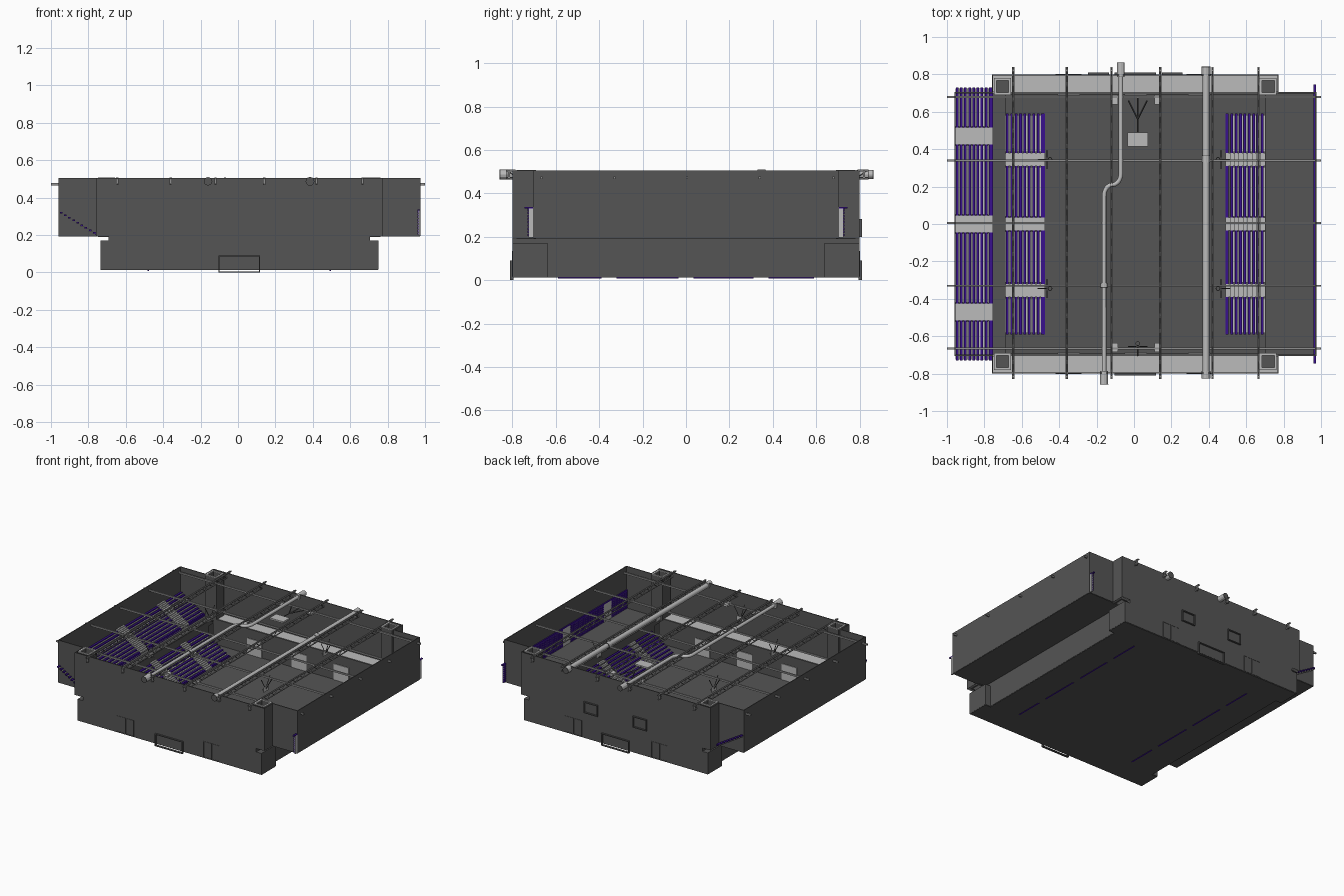
import bpy, bmesh, math
from mathutils import Vector, Matrix

if "Cube" in bpy.data.objects:
    bpy.data.objects.remove(bpy.data.objects["Cube"])


def material(name, rgb):
    m = bpy.data.materials.new(name)
    m.diffuse_color = (*rgb, 1)
    m.use_nodes = True
    m.node_tree.nodes["Principled BSDF"].inputs["Base Color"].default_value = m.diffuse_color
    return m


DARK = material("dark_wall", (0.09, 0.09, 0.09))
MID = material("mid_metal", (0.28, 0.28, 0.28))
LIGHT = material("light_panel", (0.5, 0.5, 0.5))
PURPLE = material("purple_seat", (0.04, 0.005, 0.27))
DX = 0.007  # the hall sits slightly right of centre


def finish(name, bm, mat=LIGHT):
    me = bpy.data.meshes.new(name)
    bmesh.ops.recalc_face_normals(bm, faces=bm.faces)
    bm.to_mesh(me)
    bm.free()
    ob = bpy.data.objects.new(name, me)
    bpy.context.collection.objects.link(ob)
    me.materials.append(mat)
    return ob


def add_box(bm, x0, x1, y0, y1, z0, z1):
    m = Matrix.Translation(((x0 + x1) / 2, (y0 + y1) / 2, (z0 + z1) / 2)) @ Matrix.Diagonal((x1 - x0, y1 - y0, z1 - z0, 1))
    bmesh.ops.create_cube(bm, size=1, matrix=m)


def boxes(name, items, mat=LIGHT, dx=0):
    bm = bmesh.new()
    for x0, x1, *rest in items:
        add_box(bm, x0 + dx, x1 + dx, *rest)
    return finish(name, bm, mat)


def add_beam(bm, a, b, r, sides=4):
    a, b = Vector(a), Vector(b)
    d = b - a
    m = Matrix.Translation((a + b) / 2) @ d.to_track_quat('Z', 'Y').to_matrix().to_4x4()
    bmesh.ops.create_cone(bm, cap_ends=True, segments=sides, radius1=r, radius2=r, depth=d.length, matrix=m)


def wall_loop(name, pts, z0, z1, t=0.006):
    """Thin wall following a closed outline, thickened inwards."""
    bm = bmesh.new()
    lo = [bm.verts.new((x + DX, y, z0)) for x, y in pts]
    hi = [bm.verts.new((x + DX, y, z1)) for x, y in pts]
    n = len(pts)
    for i in range(n):
        j = (i + 1) % n
        bm.faces.new((lo[i], lo[j], hi[j], hi[i]))
    ob = finish(name, bm, DARK)
    s = ob.modifiers.new("thickness", 'SOLIDIFY')
    s.thickness, s.offset = t, -1
    s.use_even_offset = True
    return ob


def plus_outline(xm, xe, ym, ye):
    """Outline with x = xm while |y| < ym, and x = xe out to |y| = ye."""
    q = [(xm, ym), (xe, ym), (xe, ye)]
    return (q + [(-x, y) for x, y in reversed(q)] + [(-x, -y) for x, y in q]
            + [(x, -y) for x, y in reversed(q)])


# Walls of the upper hall with wide side wings, and of the lower hall
wall_loop("upper_walls", plus_outline(0.968, 0.766, 0.705, 0.80), 0.195, 0.505)
wall_loop("lower_walls", plus_outline(0.70, 0.743, 0.635, 0.80), 0.015, 0.17)
wall_loop("lower_wall_cap", [(0.70, -0.8), (0.70, 0.8), (-0.70, 0.8), (-0.70, -0.8)], 0.165, 0.197)

# Floors: court, corner blocks, side wings
corners = [(s * 0.72 - 0.022, s * 0.72 + 0.022, t * 0.7175 - 0.08, t * 0.7175 + 0.08)
           for s in (-1, 1) for t in (-1, 1)]
boxes("court_floor", [(-0.698, 0.698, -0.797, 0.797, 0.012, 0.018)] + [(*c, 0.012, 0.018) for c in corners], DARK, DX)
boxes("corner_block_tops", [(*c, 0.165, 0.17) for c in corners], DARK, DX)
boxes("wing_floors", [(s * 0.83 - 0.136, s * 0.83 + 0.136, -0.702, 0.702, 0.193, 0.2) for s in (-1, 1)], DARK, DX)

# End balconies and the inner walls below them
boxes("end_balconies", [(-0.762, 0.762, s * 0.752 - 0.045, s * 0.752 + 0.045, 0.193, 0.2) for s in (-1, 1)], LIGHT, DX)
boxes("inner_end_walls", [(-0.695, 0.695, s * 0.70 - 0.007, s * 0.70 + 0.007, 0.015, 0.202) for s in (-1, 1)], DARK, DX)

# Hollow corner columns with a pale rim
for part, z0, z1, mat in (("columns", 0.19, 0.503, DARK), ("column_rims", 0.503, 0.508, LIGHT)):
    bm = bmesh.new()
    for sx in (-1, 1):
        for sy in (-1, 1):
            cx, cy, h, t = sx * 0.71 + DX, sy * 0.735, 0.045, 0.012
            for d in (-1, 1):
                e = h - t / 2
                add_box(bm, cx + d * e - t / 2, cx + d * e + t / 2, cy - h, cy + h, z0, z1)
                add_box(bm, cx - h + t, cx + h - t, cy + d * e - t / 2, cy + d * e + t / 2, z0, z1)
            if mat is DARK:
                add_box(bm, cx - h + t, cx + h - t, cy - h + t, cy + h - t, 0.45, 0.455)
    finish("corner_" + part, bm, mat)


def bleacher(name, x_in, x_out, z0, z1, half, aisles, aisle_w, rows):
    """Rows rise from x_in to x_out; aisles carry plain steps."""
    px, pz = (x_out - x_in) / rows, (z1 - z0) / rows
    cuts = [-half] + [c for a in sorted(aisles) for c in (a - aisle_w / 2, a + aisle_w / 2)] + [half]
    seats, treads, steps = [], [], []
    for i in range(rows):
        a, b = sorted((x_in + i * px, x_in + (i + 1) * px))
        z = z0 + i * pz
        w = b - a
        for k in range(0, len(cuts), 2):
            seats.append((a + 0.1 * w, b - 0.3 * w, cuts[k], cuts[k + 1], z + 0.004, z + 0.012))
            treads.append((a, b, cuts[k] + 0.006, cuts[k + 1] - 0.006, z, z + 0.002))
        for c in aisles:
            steps.append((a, b, c - aisle_w / 2, c + aisle_w / 2, z + 0.002, z + 0.012))
            steps.append((a, a + w * 0.5, c - aisle_w / 2, c + aisle_w / 2, z + 0.012, z + 0.02))
    boxes(name + "_seats", seats, PURPLE)
    boxes(name + "_treads", treads)
    boxes(name + "_aisle_steps", steps)
    # base strip showing through under the floor
    s = 1 if x_out > x_in else -1
    xa, xb = sorted((x_in, x_in + s * 0.008))
    boxes(name + "_base", [(xa, xb, cuts[k], cuts[k + 1], z0 - 0.006, z0 + 0.008)
                           for k in range(0, len(cuts), 2)], PURPLE)


# Open bleachers: both sides of the court and the left wing
bleacher("left_court_bleacher", -0.475, -0.687, 0.015, 0.15, 0.59, (-0.355, 0, 0.345), 0.07, 9)
bleacher("right_court_bleacher", 0.49, 0.70, 0.015, 0.15, 0.59, (-0.355, 0, 0.345), 0.07, 9)
bleacher("left_wing_bleacher", -0.755, -0.955, 0.205, 0.325, 0.73, (-0.47, 0, 0.47), 0.09, 9)

# Folded bleacher against the right wing wall
gaps = [(-0.73, -0.515), (-0.425, -0.045), (0.045, 0.425), (0.515, 0.73)]
boxes("folded_bleacher_panels", [(0.961, 0.966, a, b, 0.203 + i * 0.0145, 0.214 + i * 0.0145)
                                 for a, b in gaps for i in range(9)], PURPLE)
boxes("folded_bleacher_core", [(0.964, 0.9735, -0.725, 0.725, 0.197, 0.33)])
boxes("folded_bleacher_cap", [(0.961, 0.9735, -0.745, 0.745, 0.33, 0.337)], PURPLE)

# Lattice roof trusses running front to back
bm = bmesh.new()
for x in (-0.645, -0.36, -0.12, 0.14, 0.42, 0.665):
    for dx in (-0.004, 0.004):
        add_box(bm, x + dx - 0.002, x + dx + 0.002, -0.83, 0.84, 0.5, 0.506)
    add_box(bm, x - 0.003, x + 0.003, -0.83, 0.84, 0.47, 0.475)
    n = 40
    for i in range(n):
        y0, y1 = -0.82 + 1.65 * i / n, -0.82 + 1.65 * (i + 1) / n
        za, zb = (0.473, 0.503) if i % 2 else (0.503, 0.473)
        add_beam(bm, (x, y0, za), (x, y1, zb), 0.003)
    for y in (-0.815, 0.82):
        add_box(bm, x - 0.006, x + 0.006, y - 0.005, y + 0.005, 0.468, 0.508)
finish("roof_trusses", bm, MID)

# Cross bars running the full width
boxes("cross_bars", [(-1, 1, y - 0.005, y + 0.005, 0.466, 0.478) for y in (-0.665, -0.33, 0.005, 0.34, 0.68)], MID)


# Ventilation ducts with end collars
def duct(name, pts, r):
    cu = bpy.data.curves.new(name, 'CURVE')
    cu.dimensions = '3D'
    cu.bevel_depth, cu.bevel_resolution, cu.use_fill_caps = r, 3, True
    sp = cu.splines.new('POLY')
    sp.points.add(len(pts) - 1)
    for p, (x, y) in zip(sp.points, pts):
        p.co = (x, y, 0.487, 1)
    sp.use_smooth = True
    cu.materials.append(LIGHT)
    bpy.context.collection.objects.link(bpy.data.objects.new(name, cu))


duct("straight_duct", [(0.385, -0.82), (0.385, 0.835)], 0.018)
arc = [i * math.pi / 12 for i in range(7)]
bend = [(-0.16 + 0.045 * (1 - math.cos(a)), 0.15 + 0.06 * math.sin(a)) for a in arc]
bend += [(-0.115 + 0.045 * math.sin(a), 0.27 - 0.06 * math.cos(a)) for a in arc]
duct("bent_duct", [(-0.16, -0.85)] + bend + [(-0.07, 0.855)], 0.012)
collars, caps = bmesh.new(), bmesh.new()
for x, y0, y1, r in ((0.385, -0.825, -0.785, 0.023), (0.385, 0.79, 0.84, 0.023), (0.385, 0.33, 0.365, 0.022),
                     (-0.16, -0.857, -0.785, 0.022), (-0.07, 0.785, 0.862, 0.02), (-0.16, -0.34, -0.315, 0.018)):
    add_beam(collars, (x, y0, 0.487), (x, y1, 0.487), r, 12)
    s = 1 if y0 > 0 else -1
    ye = max(y0, y1) if s > 0 else min(y0, y1)
    add_beam(caps, (x, ye - s * 0.002, 0.487), (x, ye + s * 0.001, 0.487), r + 0.0005, 12)
finish("duct_collars", collars, LIGHT)
finish("duct_end_caps", caps, DARK)

# Ceiling unit folded up on a V-shaped frame at the back
bm = bmesh.new()
for sx in (-1, 1):
    add_beam(bm, (0.02 + sx * 0.05, 0.66, 0.475), (0.02, 0.56, 0.478), 0.004)
add_beam(bm, (0.02, 0.68, 0.47), (0.02, 0.48, 0.48), 0.004)
finish("folded_back_hoop_frame", bm, DARK)
boxes("folded_back_hoop_board", [(-0.035, 0.075, 0.415, 0.49, 0.475, 0.487)])
boxes("end_hoop_brackets", [(x - 0.015, x + 0.015, y - 0.025, y + 0.025, 0.46, 0.475)
                            for x in (-0.1, 0.125) for y in (-0.66, 0.665)])


# Hanging hoops at (x, y), facing (dx, dy)
def hoop(name, x, y, dx, dy):
    bm = bmesh.new()
    px, py = abs(dy), abs(dx)
    add_beam(bm, (x - dx * 0.05, y - dy * 0.05, 0.475), (x, y, 0.39), 0.003)
    for s in (-1, 1):
        add_beam(bm, (x + s * px * 0.05, y + s * py * 0.05, 0.475), (x, y, 0.39), 0.003)
    c = Vector((x + dx * 0.016, y + dy * 0.016, 0.38))
    ring = [c + Vector((math.cos(a), math.sin(a), 0)) * 0.011 for a in [i * math.pi / 5 for i in range(10)]]
    for i in range(10):
        add_beam(bm, ring[i], ring[(i + 1) % 10], 0.0015)
    finish(name + "_frame", bm, DARK)
    boxes(name + "_board", [(x - 0.003 - px * 0.025, x + 0.003 + px * 0.025,
                             y - 0.003 - py * 0.025, y + 0.003 + py * 0.025, 0.375, 0.41)])


for sx, side in ((-1, "left"), (1, "right")):
    for y, end in ((-0.345, "front"), (0.345, "back")):
        hoop(f"{side}_{end}_hoop", sx * 0.465, y, -sx, 0)
hoop("front_hoop", 0.02, -0.655, 0, 1)


# Door and window frames on the end walls, outside and inside
def add_frame(bm, x0, x1, z0, z1, y, d, t=0.006):
    for b in ((x0, x0 + t, z0, z1), (x1 - t, x1, z0, z1), (x0 + t, x1 - t, z1 - t, z1), (x0 + t, x1 - t, z0, z0 + t)):
        add_box(bm, b[0], b[1], y - d, y + d, b[2], b[3])


bm = bmesh.new()
for s in (-1, 1):
    add_frame(bm, -0.105, 0.118, 0, 0.09, s * 0.803, 0.008)
    for x in (-0.35, 0.35):
        for k in (-0.035, 0.035):
            add_frame(bm, x + k - 0.034, x + k + 0.034, 0.018, 0.135, s * 0.8, 0.002, 0.003)
for x in (-0.19, 0.205):
    add_frame(bm, x - 0.055, x + 0.055, 0.2, 0.282, 0.803, 0.008)
finish("door_frames", bm, DARK)
boxes("inner_doors", [(x - 0.06, x + 0.06, s * 0.691 - 0.003, s * 0.691 + 0.003, 0.018, 0.135)
                      for s in (-1, 1) for x in (-0.35, 0.01, 0.35)])
